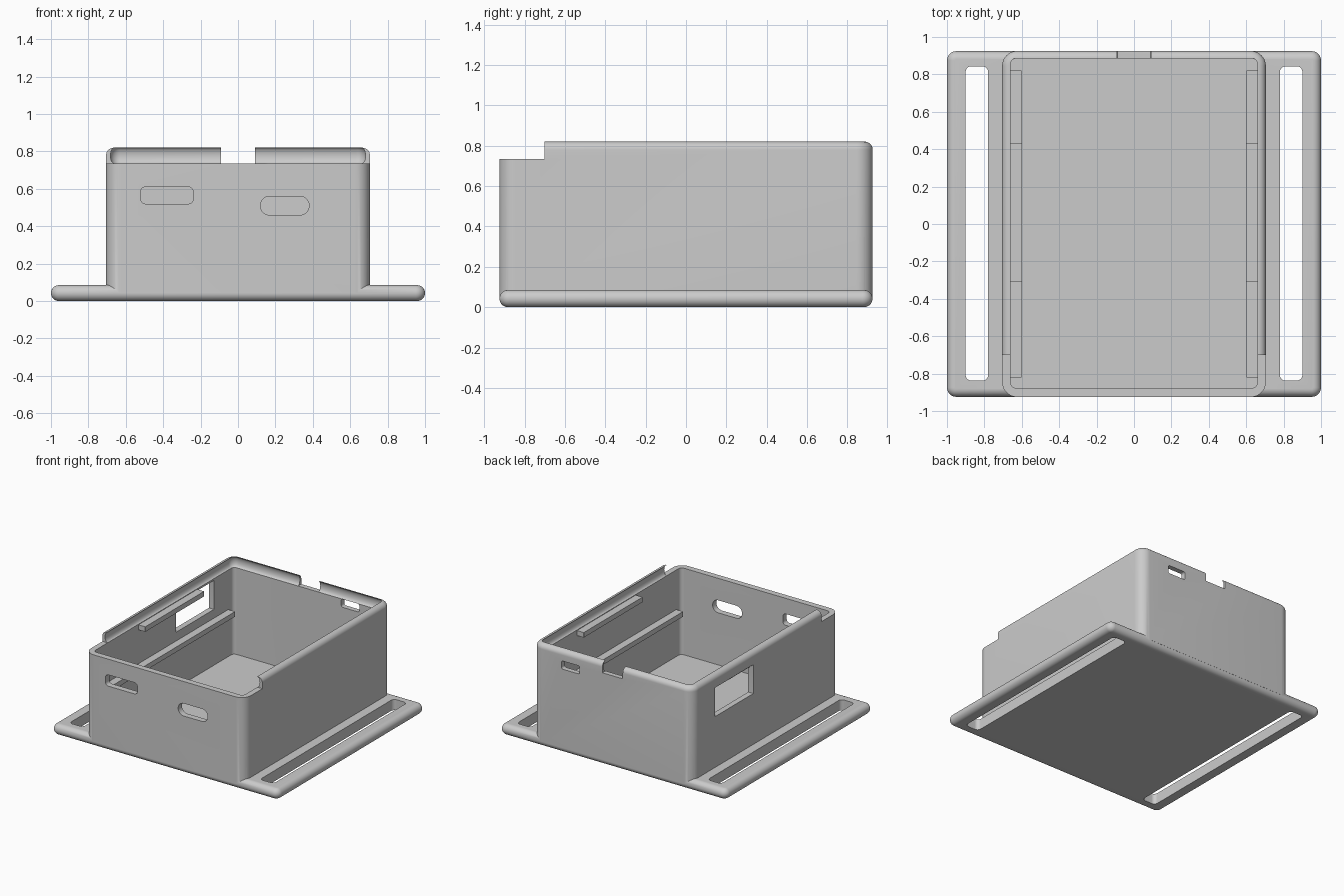
import bpy, bmesh, math

old = bpy.data.objects.get("Cube")
if old:
    bpy.data.objects.remove(old, do_unlink=True)

grey = bpy.data.materials.new("plain grey")
grey.use_nodes = True
colour = (0.6, 0.6, 0.6, 1)
grey.diffuse_color = colour
grey.node_tree.nodes["Principled BSDF"].inputs["Base Color"].default_value = colour


def rounded_loop(hu, hv, r, steps=10):
    """Points of a rounded rectangle with half sizes hu, hv."""
    pts = []
    for k, (su, sv) in enumerate([(1, 1), (-1, 1), (-1, -1), (1, -1)]):
        for i in range(steps + 1):
            a = math.pi / 2 * (k + i / steps)
            pts.append((su * (hu - r) + r * math.cos(a), sv * (hv - r) + r * math.sin(a)))
    return pts


def loft(name, u, v, r, sections, axis="Z"):
    """Stack rounded rectangles; u, v are ranges, sections are (height, inset)."""
    hu, hv = (u[1] - u[0]) / 2, (v[1] - v[0]) / 2
    cu, cv = (u[0] + u[1]) / 2, (v[0] + v[1]) / 2
    place = {"Z": lambda a, b, h: (a, b, h),
             "Y": lambda a, b, h: (a, h, b),
             "X": lambda a, b, h: (h, a, b)}[axis]
    bm = bmesh.new()
    rings = [[bm.verts.new(place(cu + a, cv + b, h))
              for a, b in rounded_loop(hu - d, hv - d, max(r - d, 0.002))]
             for h, d in sections]
    n = len(rings[0])
    for low, high in zip(rings, rings[1:]):
        for i in range(n):
            j = (i + 1) % n
            bm.faces.new((low[i], low[j], high[j], high[i]))
    bm.faces.new(rings[0])
    bm.faces.new(rings[-1])
    bmesh.ops.recalc_face_normals(bm, faces=bm.faces)
    mesh = bpy.data.meshes.new(name)
    bm.to_mesh(mesh)
    bm.free()
    ob = bpy.data.objects.new(name, mesh)
    bpy.context.collection.objects.link(ob)
    mesh.materials.append(grey)
    return ob


def activate(ob):
    bpy.ops.object.select_all(action="DESELECT")
    ob.select_set(True)
    bpy.context.view_layer.objects.active = ob


def combine(target, other, operation):
    mod = target.modifiers.new("combine", "BOOLEAN")
    mod.operation, mod.solver, mod.object = operation, "EXACT", other
    activate(target)
    bpy.ops.object.modifier_apply(modifier=mod.name)
    bpy.data.objects.remove(other, do_unlink=True)


# Flange plate with fully rounded rim
half = 0.0425
arc = [math.pi * (i / 16 - 0.5) for i in range(17)]
plate = [(half + half * math.sin(a), half * (1 - math.cos(a))) for a in arc]
case = loft("case", (-1, 1), (-0.924, 0.924), 0.05, plate)

# Box walls with a rounded top edge
quarter = [math.pi / 2 * i / 8 for i in range(9)]
walls = [(half, 0)] + [(0.78 + 0.04 * math.sin(a), 0.04 * (1 - math.cos(a))) for a in quarter]
combine(case, loft("walls", (-0.705, 0.705), (-0.925, 0.925), 0.08, walls), "UNION")

# Inside space, with a bulging groove for a sliding lid
groove = [(0.7775 - 0.0425 * math.cos(math.pi * i / 10), -0.022 * math.sin(math.pi * i / 10))
          for i in range(11)]
inside = [(0.045, 0)] + groove + [(0.95, 0)]
combine(case, loft("inside", (-0.66, 0.66), (-0.877, 0.885), 0.03, inside), "DIFFERENCE")

# Openings: u range, v range, corner radius, depth range, axis
openings = [
    ((-1.2, 1.2), (-1.2, -0.70), 0.002, (0.735, 1), "Z"),     # lowered front
    ((-0.09, 0.09), (0.735, 1), 0.002, (0.8, 1), "Y"),        # back notch
    ((0.29, 0.45), (0.67, 0.735), 0.015, (0.8, 1), "Y"),      # back port
    ((-0.52, -0.24), (0.52, 0.61), 0.025, (-1, -0.8), "Y"),   # front port
    ((0.12, 0.38), (0.46, 0.56), 0.049, (-1, -0.8), "Y"),     # front oval port
    ((0.16, 0.64), (0.49, 0.72), 0.002, (-0.8, -0.6), "X"),   # side window
    ((-0.90, -0.78), (-0.837, 0.843), 0.03, (-0.1, 0.2), "Z"),  # strap slots
    ((0.78, 0.90), (-0.837, 0.843), 0.03, (-0.1, 0.2), "Z"),
]
for u, v, r, depth, axis in openings:
    cutter = loft("cutter", u, v, r, [(d, 0) for d in depth], axis)
    combine(case, cutter, "DIFFERENCE")

activate(case)
bpy.ops.object.shade_smooth_by_angle(angle=math.radians(30))

# Guide rails on both side walls
for side, label in ((1, "left"), (-1, "right")):
    span = sorted((side * 0.60, side * 0.67))
    for level, y, z in (("lower", (-0.82, 0.82), (0.38, 0.42)),
                        ("upper", (-0.31, 0.43), (0.69, 0.73))):
        loft(f"{label}_{level}_rail", span, y, 0.002, [(h, 0) for h in z])
